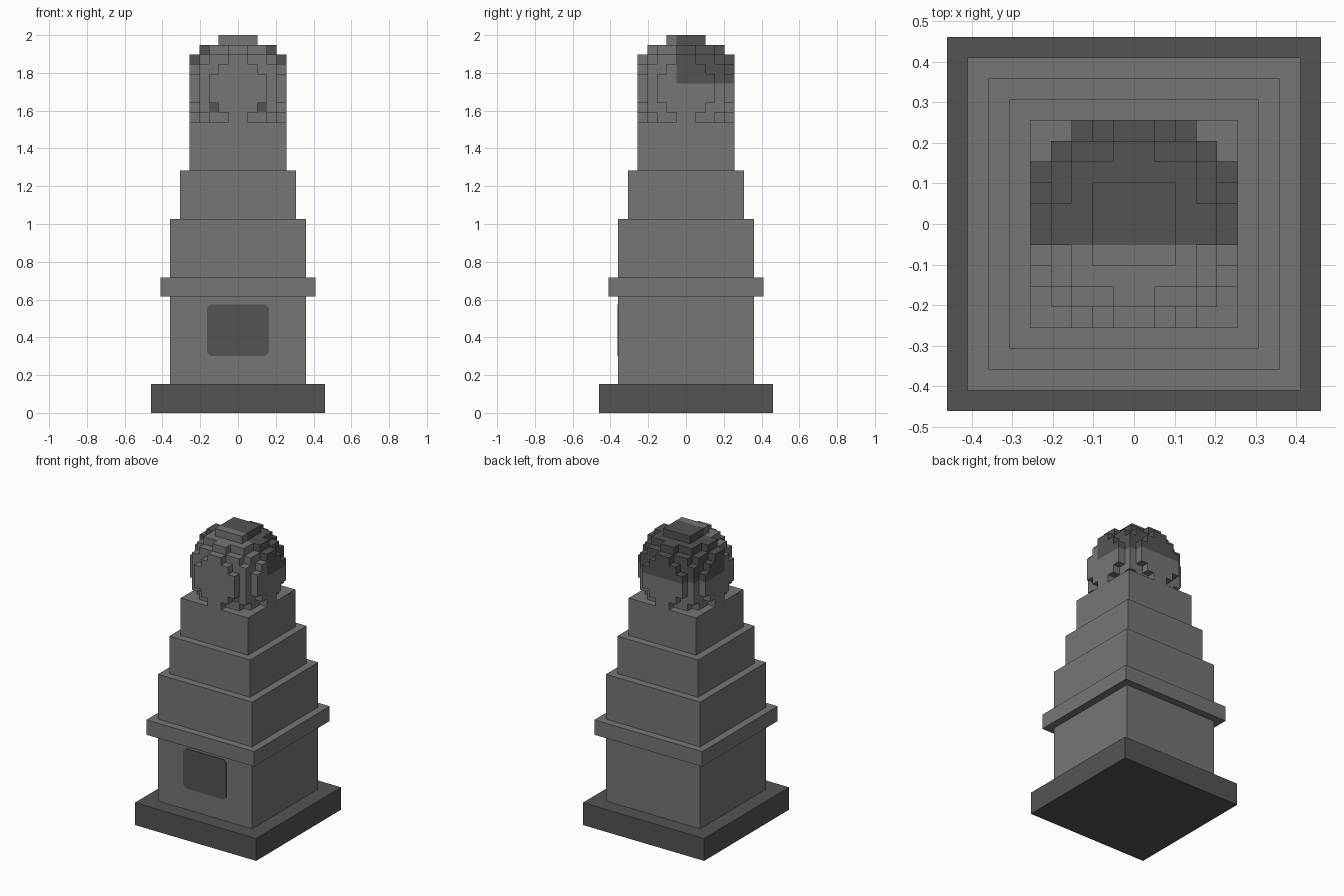
import bpy
import bmesh
from mathutils import Vector

cube = bpy.data.objects.get("Cube")
if cube:
    bpy.data.objects.remove(cube, do_unlink=True)

U = 2 / 39            # one block of the grid the monument is built on
RADIUS = 5.5          # ball radius in blocks
BALL_Z = 33.5         # ball centre height in blocks
TIER_TOP = 30         # the ball sits in the top tier from here down


def material(name, value):
    mat = bpy.data.materials.new(name)
    colour = (value, value, value, 1)
    mat.use_nodes = True
    mat.diffuse_color = colour
    mat.node_tree.nodes["Principled BSDF"].inputs["Base Color"].default_value = colour
    return mat


stone = material("grey stone", 0.18)
dark = material("dark stone", 0.088)


def add_object(name, bm, *materials):
    mesh = bpy.data.meshes.new(name)
    bm.to_mesh(mesh)
    bm.free()
    for mat in materials:
        mesh.materials.append(mat)
    obj = bpy.data.objects.new(name, mesh)
    bpy.context.collection.objects.link(obj)
    return obj


def block(name, half, bottom, top, mat):
    bm = bmesh.new()
    bmesh.ops.create_cube(bm, size=1)
    bmesh.ops.scale(bm, vec=Vector((2 * half, 2 * half, top - bottom)) * U, verts=bm.verts)
    bmesh.ops.translate(bm, vec=(0, 0, (bottom + top) / 2 * U), verts=bm.verts)
    return add_object(name, bm, mat)


# Stepped square pedestal
block("base_slab", 9, 0, 3, dark)
block("lower_shaft", 7, 3, 12, stone)
block("ledge", 8, 12, 14, stone)
block("upper_shaft", 7, 14, 20, stone)
block("middle_tier", 6, 20, 25, stone)
block("top_tier", 5, 25, TIER_TOP, stone)

# Dark plaque with clipped corners on the front
bm = bmesh.new()
w, low, high, c = 0.164, 0.30, 0.573, 0.02
right = [(w - c, low), (w, low + c), (w, high - c), (w - c, high)]
outline = right + [(-x, z) for x, z in reversed(right)]
face = bm.faces.new([bm.verts.new((x, -7 * U, z)) for x, z in outline])
plate = bmesh.ops.extrude_face_region(bm, geom=[face])["geom"]
bmesh.ops.translate(bm, vec=(0, -0.004, 0),
                    verts=[v for v in plate if isinstance(v, bmesh.types.BMVert)])
bmesh.ops.recalc_face_normals(bm, faces=bm.faces)
add_object("plaque", bm, dark)


# Ball made of blocks: only the exposed block faces are built
def solid(i, j, k):
    if k < TIER_TOP:
        return True
    return (i + .5) ** 2 + (j + .5) ** 2 + (k + .5 - BALL_Z) ** 2 <= RADIUS ** 2


def is_dark(cell, axis, step):
    i, j, k = cell
    cap = j >= -1 and k >= 34                                   # back upper quarter
    spot = (axis, step, j, k) == (1, -1, -4, 31) and i in (-3, 2)  # two front spots
    return cap or spot


bm = bmesh.new()
corners = {}


def corner(p):
    if p not in corners:
        corners[p] = bm.verts.new(Vector(p) * U)
    return corners[p]


cells = [(i, j, k) for i in range(-6, 6) for j in range(-6, 6)
         for k in range(TIER_TOP, 40) if solid(i, j, k)]
for cell in cells:
    for axis in range(3):
        for step in (-1, 1):
            beside = list(cell)
            beside[axis] += step
            if solid(*beside):
                continue
            quad = []
            for a, b in ((0, 0), (1, 0), (1, 1), (0, 1))[::step]:
                p = list(cell)
                p[axis] += step > 0
                p[(axis + 1) % 3] += a
                p[(axis + 2) % 3] += b
                quad.append(corner(tuple(p)))
            bm.faces.new(quad).material_index = int(is_dark(cell, axis, step))

# Merge flush blocks of one colour into larger flat faces
bmesh.ops.dissolve_limit(bm, angle_limit=0.01, verts=bm.verts, edges=bm.edges,
                         delimit={'MATERIAL'})
add_object("block_ball", bm, stone, dark)
